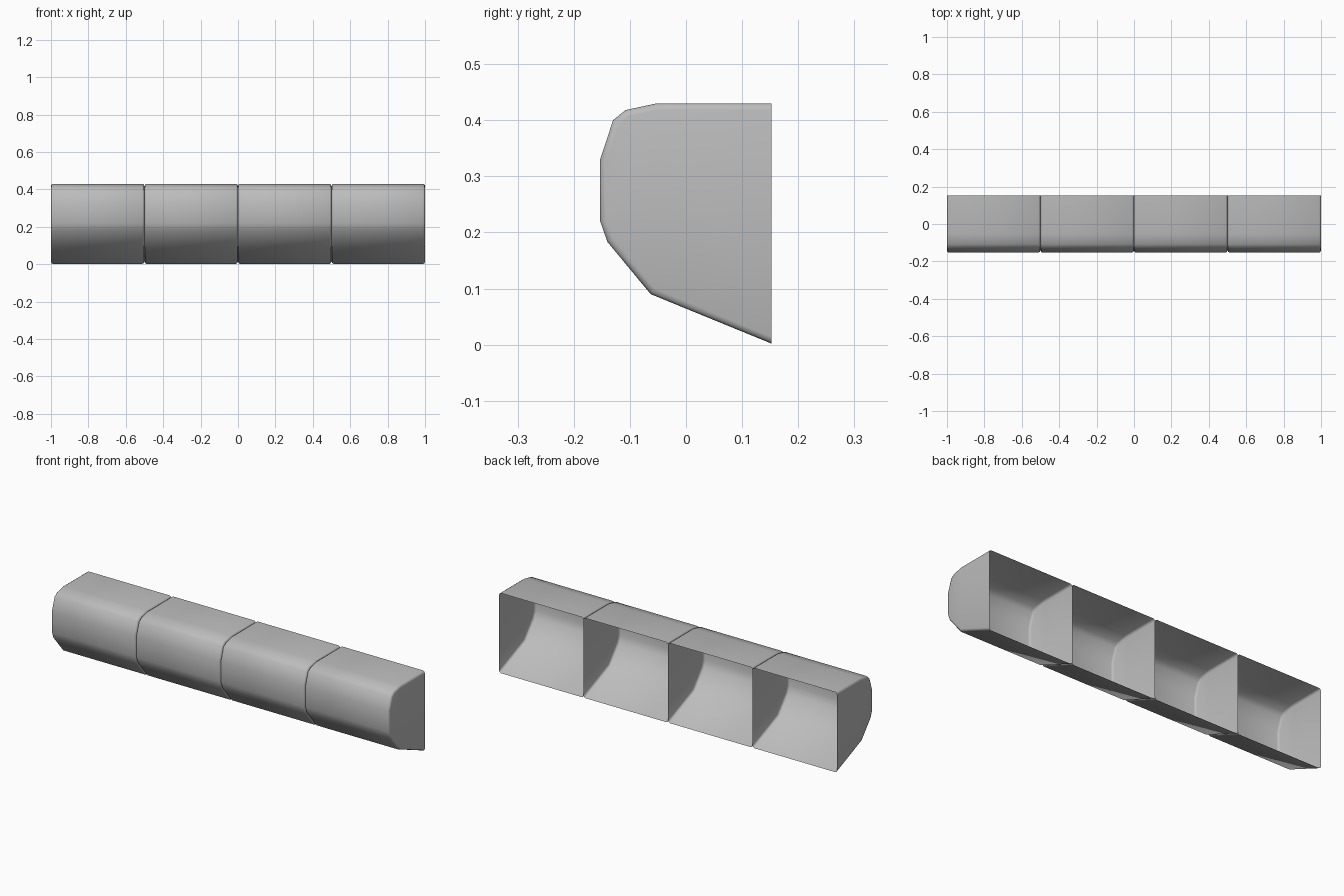
import bpy
from mathutils import Vector

if "Cube" in bpy.data.objects:
    bpy.data.objects.remove(bpy.data.objects["Cube"])

# Grey shell material
grey = bpy.data.materials.new("mid grey")
grey.diffuse_color = (0.5, 0.5, 0.5, 1)
grey.use_nodes = True
grey.node_tree.nodes["Principled BSDF"].inputs["Base Color"].default_value = grey.diffuse_color

# Side profile (y, z), open at the back
PROFILE = [(0.152, 0.43), (-0.052, 0.43), (-0.108, 0.418), (-0.13, 0.40),
           (-0.153, 0.33), (-0.153, 0.22), (-0.14, 0.183), (-0.063, 0.09),
           (0.152, 0.002)]


def inset(d):
    """Profile moved inward by d; the end points stay on the back plane."""
    pts = [Vector(p) for p in PROFILE]
    out = []
    for i, p in enumerate(pts):
        a = (p - pts[i - 1]).normalized() if i else Vector((-1, 0))
        b = (pts[i + 1] - p).normalized() if i < len(pts) - 1 else a
        if i in (0, len(pts) - 1):
            out.append((p.x, p.y + (-d if i == 0 else d)))
            continue
        t = (a + b).normalized()
        n = Vector((-t.y, t.x))
        out.append(tuple(p + n * d / max(0.5, n.dot(Vector((-a.y, a.x))))))
    return out


def shell(name, cx):
    # Rounded end rings joined by the long skin, capped at both ends
    rings = [(-0.2495, 0.012), (-0.247, 0.004), (-0.24, 0),
             (0.24, 0), (0.247, 0.004), (0.2495, 0.012)]
    n = len(PROFILE)
    verts = [(cx + x, y, z) for x, d in rings for y, z in inset(d)]
    faces = [(r * n + i, r * n + i + 1, (r + 1) * n + i + 1, (r + 1) * n + i)
             for r in range(len(rings) - 1) for i in range(n - 1)]
    last = (len(rings) - 1) * n
    faces += [tuple(reversed(range(n))), tuple(range(last, last + n))]
    me = bpy.data.meshes.new(name)
    me.from_pydata(verts, [], faces)
    me.materials.append(grey)
    ob = bpy.data.objects.new(name, me)
    bpy.context.collection.objects.link(ob)
    # Consistent outward normals and smooth shading
    bpy.context.view_layer.objects.active = ob
    ob.select_set(True)
    bpy.ops.object.shade_smooth_by_angle(angle=1.05)
    ob.select_set(False)


# Four identical open-backed sections side by side
for k in range(4):
    shell(f"shell_section_{k + 1}", -0.7505 + 0.5003 * k)
